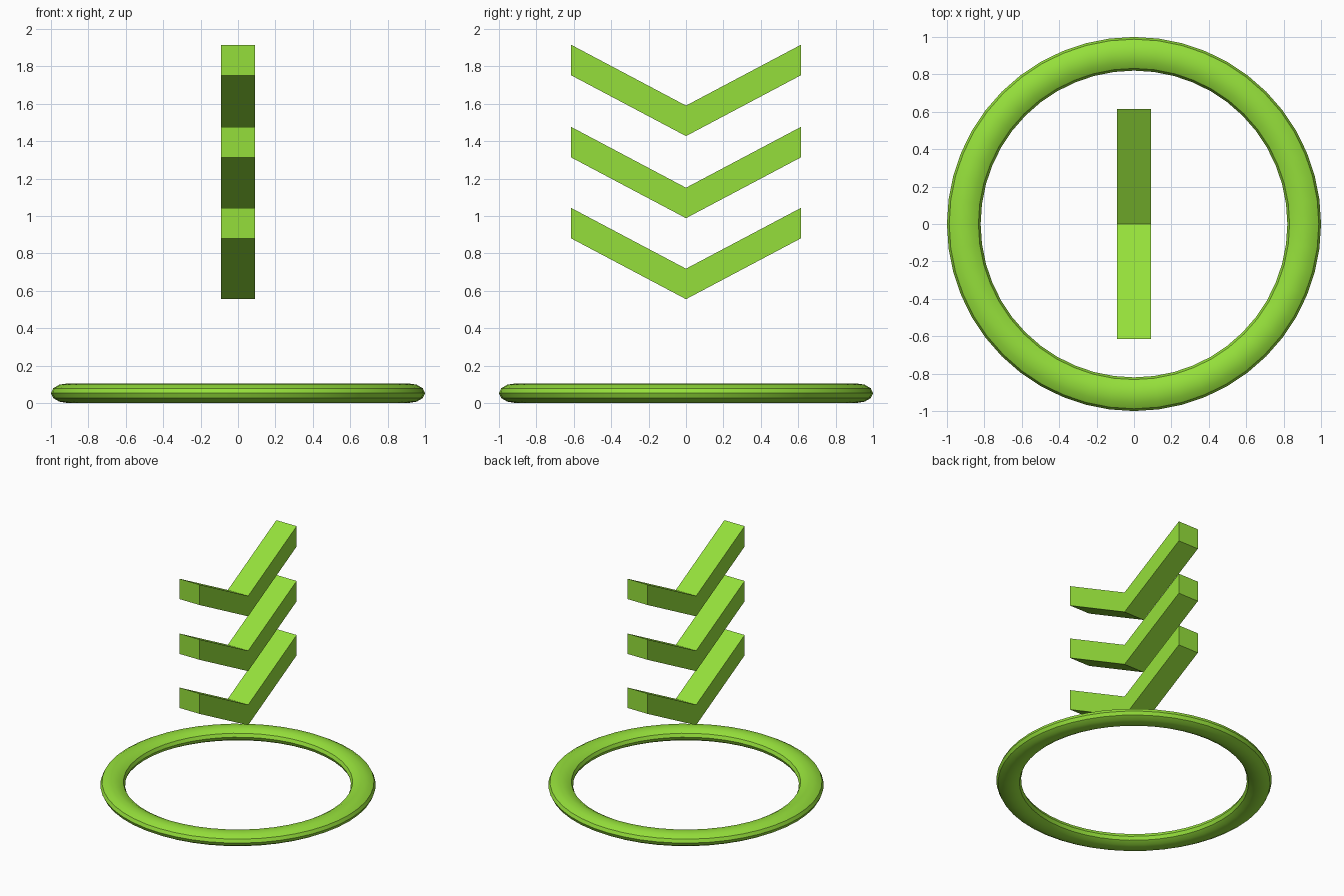
import bpy, bmesh, math

if "Cube" in bpy.data.objects:
    bpy.data.objects.remove(bpy.data.objects["Cube"])

green = bpy.data.materials.new("bright_green")
green.diffuse_color = (0.30, 0.74, 0.043, 1)
green.use_nodes = True
green.node_tree.nodes["Principled BSDF"].inputs["Base Color"].default_value = green.diffuse_color

# Flattened base ring
bpy.ops.mesh.primitive_torus_add(major_radius=0.91, minor_radius=0.09,
                                 major_segments=48, minor_segments=12,
                                 location=(0, 0, 0.0525))
ring = bpy.context.object
ring.name = "base_ring"
ring.scale.z = 0.0525 / 0.09
bpy.ops.object.transform_apply(location=False, rotation=False, scale=True)
ring.data.materials.append(green)
bpy.ops.object.shade_smooth_by_angle(angle=math.radians(30))


# Chevron: V-shaped profile in the YZ plane, extruded along X
def chevron(name, z):
    w, span, rise, thick = 0.09, 0.614, 0.325, 0.163
    profile = [(-span, rise), (0, 0), (span, rise),
               (span, rise + thick), (0, thick), (-span, rise + thick)]
    bm = bmesh.new()
    face = bm.faces.new([bm.verts.new((-w, y, h + z)) for y, h in profile])
    ext = bmesh.ops.extrude_face_region(bm, geom=[face])["geom"]
    bmesh.ops.translate(bm, vec=(2 * w, 0, 0),
                        verts=[g for g in ext if isinstance(g, bmesh.types.BMVert)])
    bmesh.ops.recalc_face_normals(bm, faces=bm.faces)
    mesh = bpy.data.meshes.new(name)
    bm.to_mesh(mesh)
    bm.free()
    mesh.materials.append(green)
    bpy.context.collection.objects.link(bpy.data.objects.new(name, mesh))


# Stack of three floating chevrons
for name, z in (("lower_chevron", 0.555), ("middle_chevron", 0.988), ("upper_chevron", 1.427)):
    chevron(name, z)
